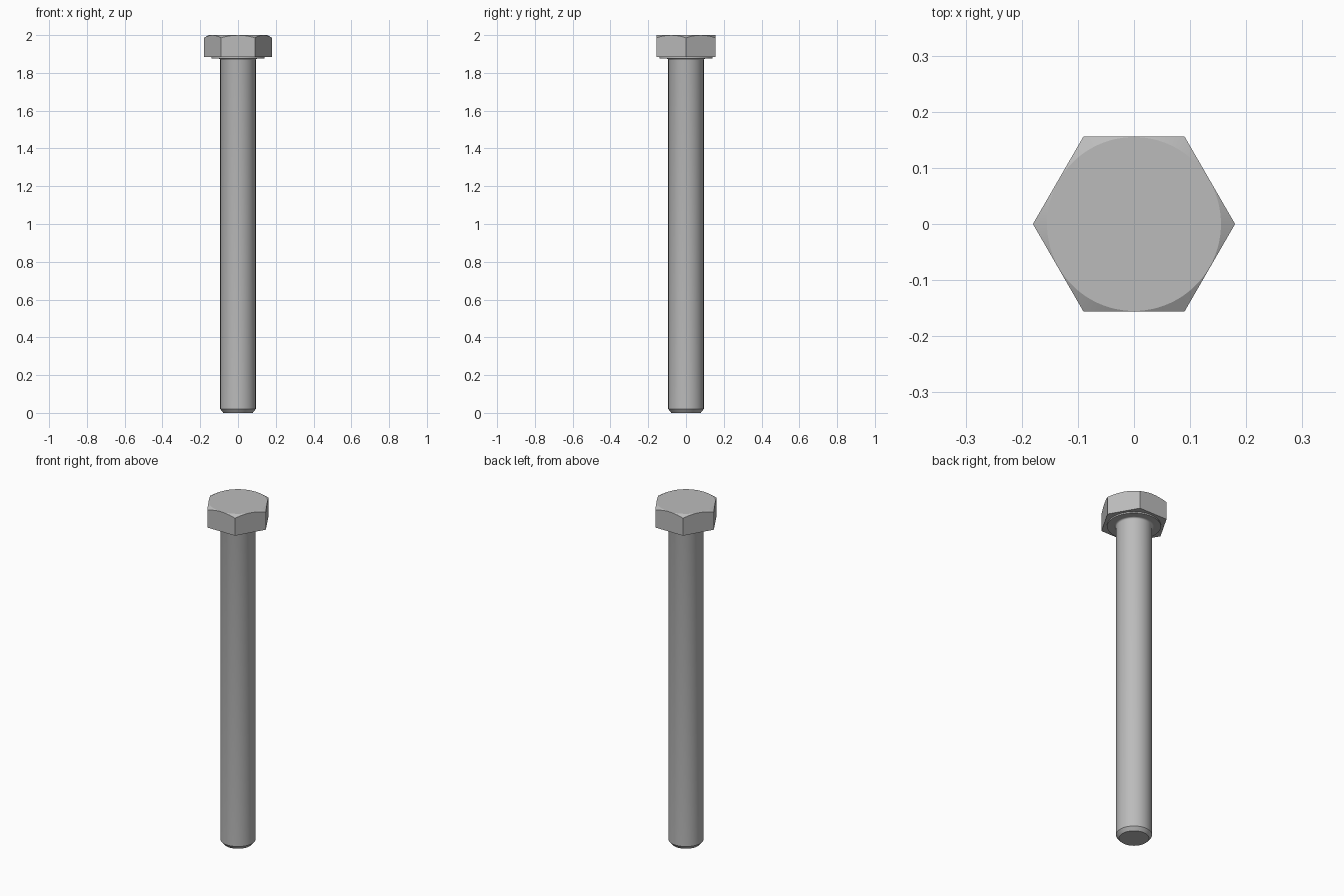
import bpy
import bmesh
import math

cube = bpy.data.objects.get("Cube")
if cube:
    bpy.data.objects.remove(cube, do_unlink=True)

steel = bpy.data.materials.new("steel_grey")
steel.use_nodes = True
COLOR = (0.5, 0.5, 0.5, 1)
steel.diffuse_color = COLOR
steel.node_tree.nodes["Principled BSDF"].inputs["Base Color"].default_value = COLOR

HEAD_BOTTOM = 1.875
WASHER_TOP = 1.883
FLAT = 0.156                                    # half the width across flats
CORNER = FLAT / math.cos(math.pi / 6)
SHANK = 0.094


def lathe(name, profile, sides):
    """Solid of revolution from (radius, z) points listed bottom to top."""
    bm = bmesh.new()
    rings = [[bm.verts.new((r * math.cos(math.tau * i / sides),
                            r * math.sin(math.tau * i / sides), z))
              for i in range(sides)] for r, z in profile]
    for low, high in zip(rings, rings[1:]):
        for i in range(sides):
            j = (i + 1) % sides
            bm.faces.new((low[i], low[j], high[j], high[i]))
    bm.faces.new(rings[0][::-1])
    bm.faces.new(rings[-1])
    mesh = bpy.data.meshes.new(name)
    bm.to_mesh(mesh)
    bm.free()
    mesh.materials.append(steel)
    obj = bpy.data.objects.new(name, mesh)
    bpy.context.collection.objects.link(obj)
    return obj


def select(obj):
    bpy.ops.object.select_all(action="DESELECT")
    obj.select_set(True)
    bpy.context.view_layer.objects.active = obj


# Hexagonal head, its top corners trimmed by a 30 degree cone
head = lathe("hex_head", [(CORNER, WASHER_TOP), (CORNER, 2)], 6)
reach = 0.3
drop = (reach - FLAT) * math.tan(math.radians(30))
cone = lathe("chamfer_cutter",
             [(reach, 1.7), (reach, 2 - drop), (FLAT - 0.001, 2)], 96)
cone.hide_render = True
trim = head.modifiers.new("corner_chamfer", "BOOLEAN")
trim.operation = "INTERSECT"
trim.solver = "EXACT"
trim.object = cone
select(head)
bpy.ops.object.modifier_apply(modifier=trim.name)
bpy.data.objects.remove(cone, do_unlink=True)

# Round bearing face under the head
washer = lathe("washer_face", [(0.14, HEAD_BOTTOM), (0.14, WASHER_TOP + 0.002)], 64)

# Shank with a chamfered tip and a small fillet below the head
fillet = 0.008
curve = [(SHANK + fillet * (1 - math.cos(a)), HEAD_BOTTOM - fillet * (1 - math.sin(a)))
         for a in (math.radians(30 * k) for k in range(4))]
shank = lathe("shank", [(0.078, 0), (SHANK, 0.02)] + curve
              + [(SHANK + fillet, HEAD_BOTTOM + 0.002)], 64)

for part, angle in ((head, 12), (washer, 30), (shank, 32)):
    select(part)
    bpy.ops.object.shade_smooth_by_angle(angle=math.radians(angle))
